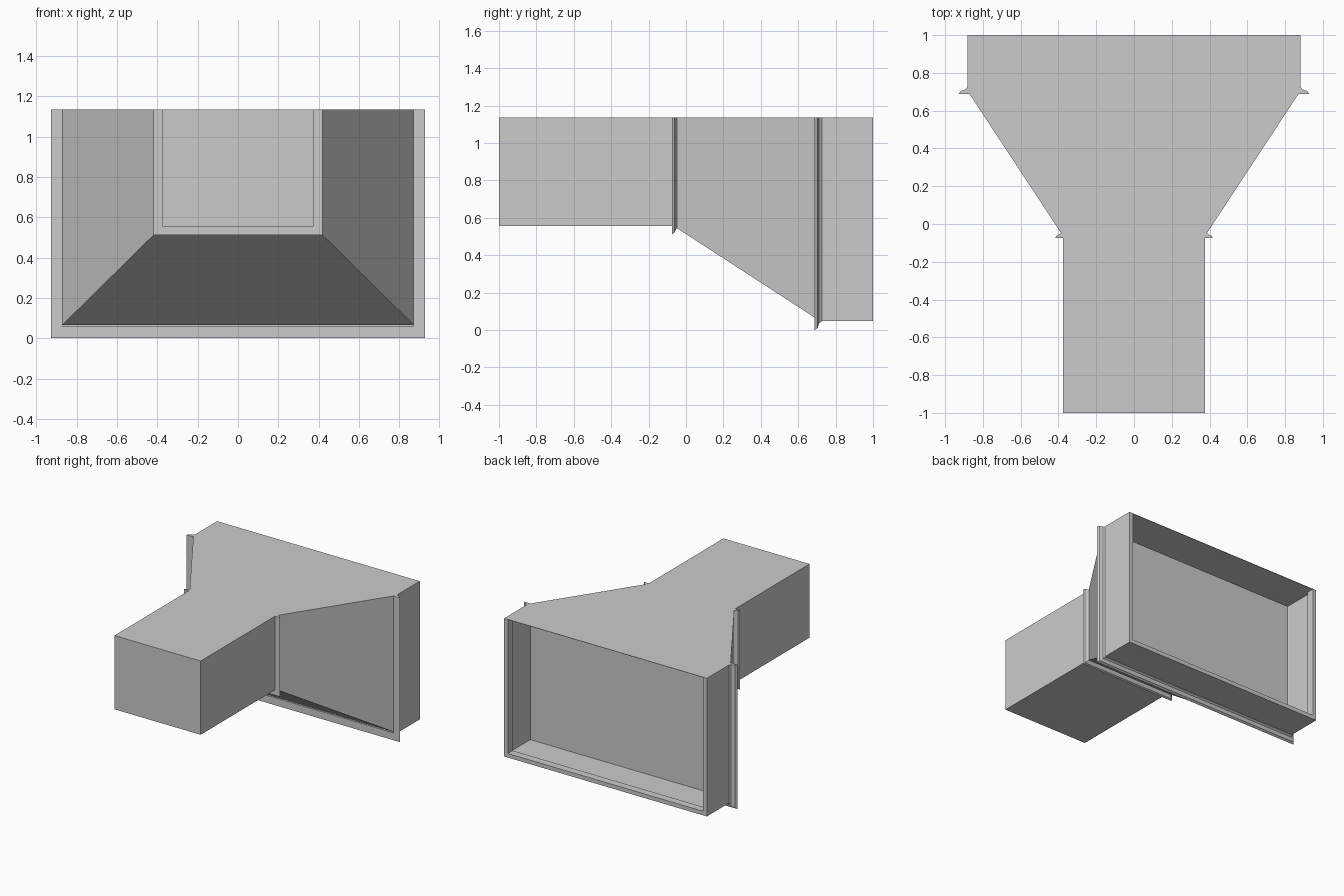
import bpy, bmesh

if "Cube" in bpy.data.objects:
    bpy.data.objects.remove(bpy.data.objects["Cube"])

TOP = 1.135  # shared flat top plane


def finish(name, bm):
    bmesh.ops.recalc_face_normals(bm, faces=bm.faces)
    mesh = bpy.data.meshes.new(name)
    bm.to_mesh(mesh)
    bm.free()
    obj = bpy.data.objects.new(name, mesh)
    bpy.context.collection.objects.link(obj)
    return obj


def u_points(half, bottom, y, top=TOP):
    """Left, bottom and right corners of a rectangular duct section."""
    return [(-half, y, top), (-half, y, bottom), (half, y, bottom), (half, y, top)]


def loft(name, sections, capped):
    """Join rectangular sections (half width, bottom, y, top) along y."""
    bm = bmesh.new()
    rings = [[bm.verts.new(p) for p in u_points(*s)] for s in sections]
    for a, b in zip(rings, rings[1:]):
        for i in range(4):
            j = (i + 1) % 4
            bm.faces.new((a[i], a[j], b[j], b[i]))
    if capped:
        bm.faces.new(rings[0])
        bm.faces.new(rings[-1])
    return finish(name, bm)


def flange(name, half, bottom, profile):
    """Sweep a closed (offset, y) profile around the sides and bottom."""
    bm = bmesh.new()
    rows = [[bm.verts.new(p) for p in u_points(half + o, bottom - o, y)]
            for o, y in profile]
    for k, a in enumerate(rows):
        b = rows[(k + 1) % len(rows)]
        for i in range(3):
            bm.faces.new((a[i], a[i + 1], b[i + 1], b[i]))
    for end in (0, 3):
        bm.faces.new([r[end] for r in rows])
    return finish(name, bm)


# Narrow duct and the tapered transition, closed at both ends
loft("narrow_duct_and_taper", [
    (0.375, 0.555, -1.0, TOP),
    (0.375, 0.555, -0.065, TOP),
    (0.872, 0.065, 0.69, TOP),
], capped=True)

# Wide open collar: outer wall, end rim, inner lip, inner wall
loft("wide_collar", [
    (0.882, 0.048, 0.69, TOP),
    (0.882, 0.048, 1.0, TOP),
    (0.85, 0.08, 1.0, TOP - 0.003),
    (0.85, 0.08, 0.94, TOP - 0.003),
    (0.872, 0.065, 0.94, TOP - 0.003),
    (0.872, 0.065, 0.69, TOP - 0.003),
], capped=False)

# Trim flanges around the sides and underside
flange("narrow_flange", 0.375, 0.555, [
    (0.0, -0.075), (0.043, -0.075), (0.036, -0.062),
    (0.016, -0.052), (0.008, -0.045), (0.0, -0.045)])
flange("wide_flange", 0.88, 0.048, [
    (-0.01, 0.688), (0.048, 0.688), (0.038, 0.704),
    (0.012, 0.712), (0.002, 0.726), (-0.005, 0.726)])
